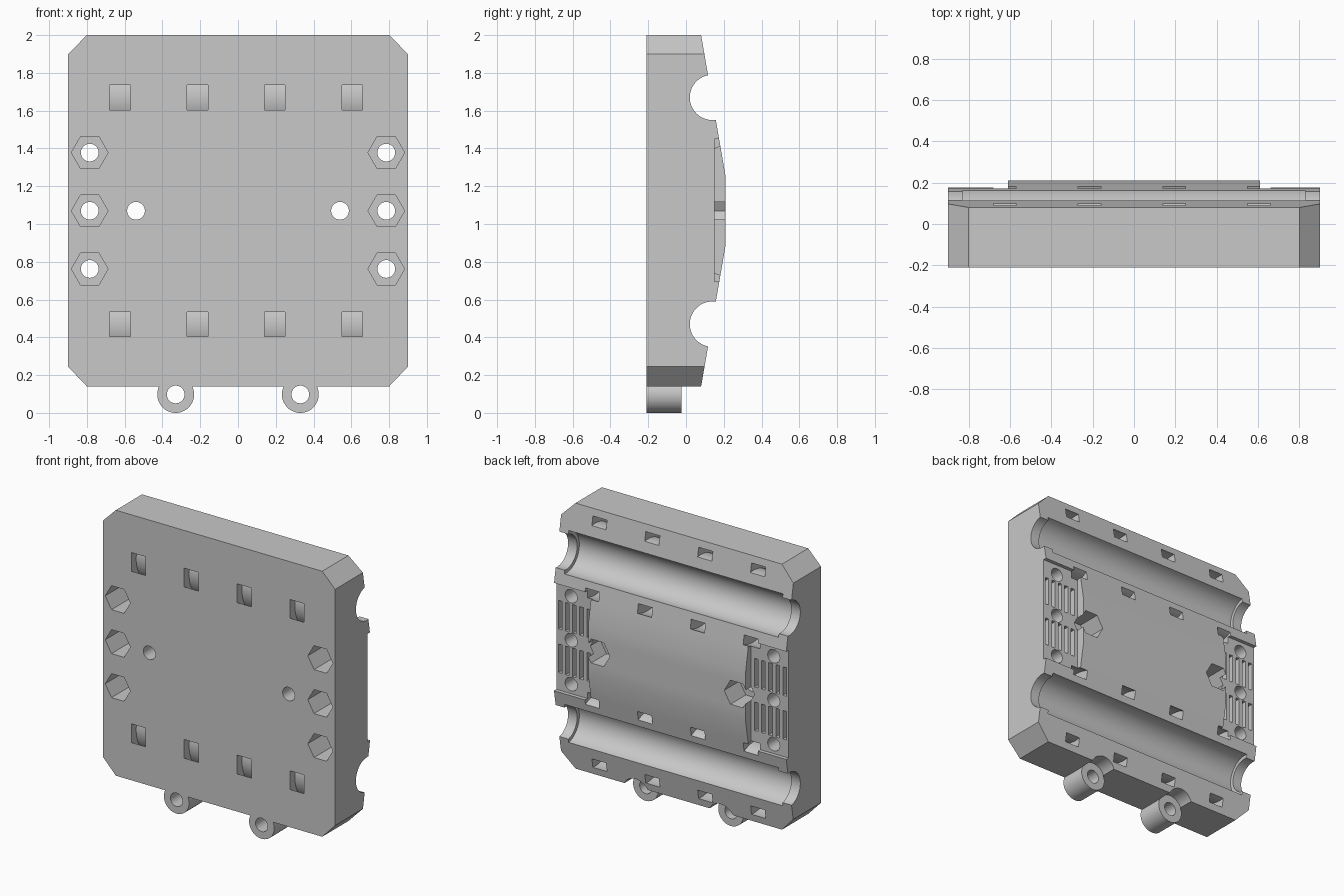
import bpy, bmesh, math

cube = bpy.data.objects.get("Cube")
if cube:
    bpy.data.objects.remove(cube, do_unlink=True)

MID = 1.07          # height of the plate's middle
ROD = 0.60          # rod grooves lie this far above and below it
BACK = 0.5          # cutters run past the back


def circle(cx, cz, r, n=48):
    return [(cx + r * math.cos(math.tau * i / n), cz + r * math.sin(math.tau * i / n)) for i in range(n)]


def rect(cx, cz, w, h):
    return [(cx - w / 2, cz - h / 2), (cx + w / 2, cz - h / 2), (cx + w / 2, cz + h / 2), (cx - w / 2, cz + h / 2)]


def arc(cy, cz, r, start, end, n=48):
    angles = [math.radians(start + (end - start) * i / n) for i in range(n + 1)]
    return [(cy + r * math.cos(a), cz + r * math.sin(a)) for a in angles]


def solid(name, prisms):
    """Object made of prisms given as (axis, outline, start, end)."""
    bm = bmesh.new()
    for axis, outline, a, b in prisms:
        def ring(t):
            return [bm.verts.new((t, u, v) if axis == "x" else (u, t, v)) for u, v in outline]
        lo, hi = ring(a), ring(b)
        bm.faces.new(lo)
        bm.faces.new(hi[::-1])
        n = len(lo)
        for i in range(n):
            j = (i + 1) % n
            bm.faces.new((lo[j], lo[i], hi[i], hi[j]))
    bmesh.ops.recalc_face_normals(bm, faces=bm.faces)
    mesh = bpy.data.meshes.new(name)
    bm.to_mesh(mesh)
    bm.free()
    obj = bpy.data.objects.new(name, mesh)
    bpy.context.collection.objects.link(obj)
    return obj


def combine(target, operation, name, prisms):
    tool = solid(name, prisms)
    tool.hide_render = True
    mod = target.modifiers.new(name, "BOOLEAN")
    mod.operation = operation
    mod.solver = "EXACT"
    mod.object = tool
    bpy.context.view_layer.objects.active = target
    bpy.ops.object.modifier_apply(modifier=mod.name)
    bpy.data.objects.remove(tool, do_unlink=True)


# Plate: sloped back profile, trimmed to a chamfered outline
profile = [(-0.21, 0.14), (0.08, 0.14), (0.21, 0.89), (0.21, 1.25), (0.08, 2.0), (-0.21, 2.0)]
plate = solid("carriage_plate", [("x", profile, -0.9, 0.9)])
outline = [(-0.8, 0.14), (0.8, 0.14), (0.9, 0.245), (0.9, 1.9), (0.8, 2.0), (-0.8, 2.0), (-0.9, 1.9), (-0.9, 0.245)]
combine(plate, "INTERSECT", "corner_trim", [("y", outline, -0.4, 0.4)])

# Hinge lugs under the lower edge, with clearance behind them
lugs = [(s * 0.33, 0.0975) for s in (-1, 1)]
combine(plate, "UNION", "lugs", [("y", circle(x, z, 0.0975), -0.21, 0.0) for x, z in lugs])
combine(plate, "DIFFERENCE", "lug_clearance", [("y", circle(x, z, 0.1), -0.025, BACK) for x, z in lugs])

# Rod grooves: narrow at the ends, wider between them
for s in (-1, 1):
    z = MID + s * ROD
    combine(plate, "DIFFERENCE", "rod_groove", [("x", circle(0.14, z, 0.12, 64), -1, 1)])
    combine(plate, "DIFFERENCE", "bearing_groove", [("x", circle(0.14, z, 0.145, 64), -0.83, 0.83)])

# Belt recesses at both sides of the back
combine(plate, "DIFFERENCE", "belt_recess",
        [("x", rect(0.35, MID + 0.003, 0.4, 0.755), s * 0.61, s * 1.0) for s in (-1, 1)])

# Belt tooth slits in the recesses
slits = [("y", rect(s * (0.65 + 0.055 * i), MID + t * 0.153, 0.028, 0.2), 0.09, BACK)
         for s in (-1, 1) for t in (-1, 1) for i in range(5)]
combine(plate, "DIFFERENCE", "tooth_slits", slits)

# Curved strap tunnels around each groove, breaking through the front
tunnels = []
for s in (-1, 1):
    z = MID + s * ROD
    band = arc(0.064, z, 0.282, 50, 310) + arc(0.064, z, 0.22, 310, 50)
    for i in range(4):
        x = -0.625 + 0.41 * i
        tunnels.append(("x", band, x - 0.055, x + 0.055))
combine(plate, "DIFFERENCE", "strap_tunnels", tunnels)

# Nut pockets: three per side from the front, one per side from the back
bolts = [(s * 0.785, MID + 0.308 * t) for s in (-1, 1) for t in (-1, 0, 1)]
inner = [(s * 0.54, MID) for s in (-1, 1)]
combine(plate, "DIFFERENCE", "front_nut_pockets",
        [("y", circle(x, z, 0.097, 6), -0.4, -0.01) for x, z in bolts])
combine(plate, "DIFFERENCE", "back_nut_pockets",
        [("y", circle(x, z, 0.097, 6), 0.04, BACK) for x, z in inner])

# Bolt holes right through
combine(plate, "DIFFERENCE", "bolt_holes",
        [("y", circle(x, z, 0.047, 32), -0.4, BACK) for x, z in bolts + inner + lugs])

# Plain grey plastic
grey = bpy.data.materials.new("grey_plastic")
grey.use_nodes = True
colour = (0.58, 0.58, 0.58, 1)
grey.diffuse_color = colour
grey.node_tree.nodes["Principled BSDF"].inputs["Base Color"].default_value = colour
plate.data.materials.clear()
plate.data.materials.append(grey)
for face in plate.data.polygons:
    face.material_index = 0

bpy.ops.object.select_all(action="DESELECT")
plate.select_set(True)
bpy.context.view_layer.objects.active = plate
bpy.ops.object.shade_smooth_by_angle(angle=math.radians(25))
